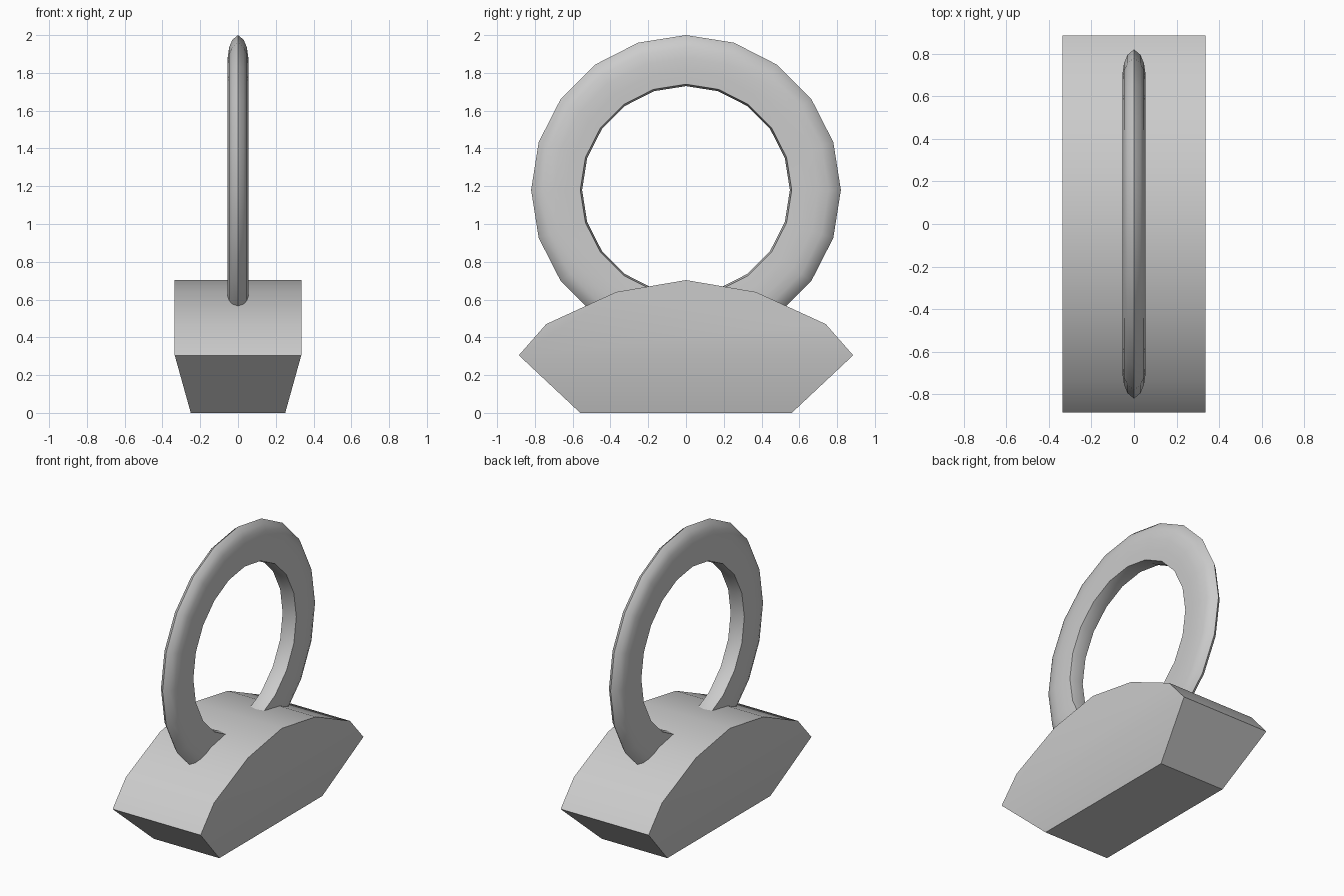
import bpy, bmesh, math

if "Cube" in bpy.data.objects:
    bpy.data.objects.remove(bpy.data.objects["Cube"])


def make_object(name, bm):
    bmesh.ops.recalc_face_normals(bm, faces=bm.faces)
    mesh = bpy.data.meshes.new(name)
    bm.to_mesh(mesh)
    bm.free()
    obj = bpy.data.objects.new(name, mesh)
    bpy.context.collection.objects.link(obj)
    bpy.ops.object.select_all(action='DESELECT')
    obj.select_set(True)
    bpy.context.view_layer.objects.active = obj
    bpy.ops.object.shade_smooth_by_angle(angle=math.radians(30))
    return obj


# Weight base: side profile (y, z) bridged across x, tapering below the widest line
half = [(0.37, 0.64), (0.74, 0.47), (0.885, 0.305), (0.56, 0.0)]
profile = [(0.0, 0.703)] + half + [(-y, z) for y, z in reversed(half)]
bm = bmesh.new()
sides = []
for s in (-1, 1):
    vs = [bm.verts.new((s * (0.25 if z == 0 else 0.335), y, z)) for y, z in profile]
    bm.faces.new(vs[:4] + vs[6:])   # upright upper flank
    bm.faces.new(vs[3:7])           # sloped lower flank
    sides.append(vs)
a, b = sides
n = len(profile)
for i in range(n):
    j = (i + 1) % n
    bm.faces.new((a[i], a[j], b[j], b[i]))
make_object("base_body", bm)

# Ring handle: cross-section (radius, x) swept around 20 segments
outer = [(0.56, 0.052), (0.63, 0.055), (0.70, 0.055), (0.755, 0.047), (0.795, 0.03)]
section = [(0.55, 0.0)] + outer + [(0.82, 0.0)] + [(r, -x) for r, x in reversed(outer)]
SEGMENTS, CENTER_Z = 20, 1.18
bm = bmesh.new()
rings = []
for k in range(SEGMENTS):
    t = 2 * math.pi * k / SEGMENTS
    rings.append([bm.verts.new((x, r * math.sin(t), CENTER_Z + r * math.cos(t)))
                  for r, x in section])
m = len(section)
for k in range(SEGMENTS):
    p, q = rings[k], rings[(k + 1) % SEGMENTS]
    for i in range(m):
        j = (i + 1) % m
        bm.faces.new((p[i], p[j], q[j], q[i]))
make_object("ring_handle", bm)
